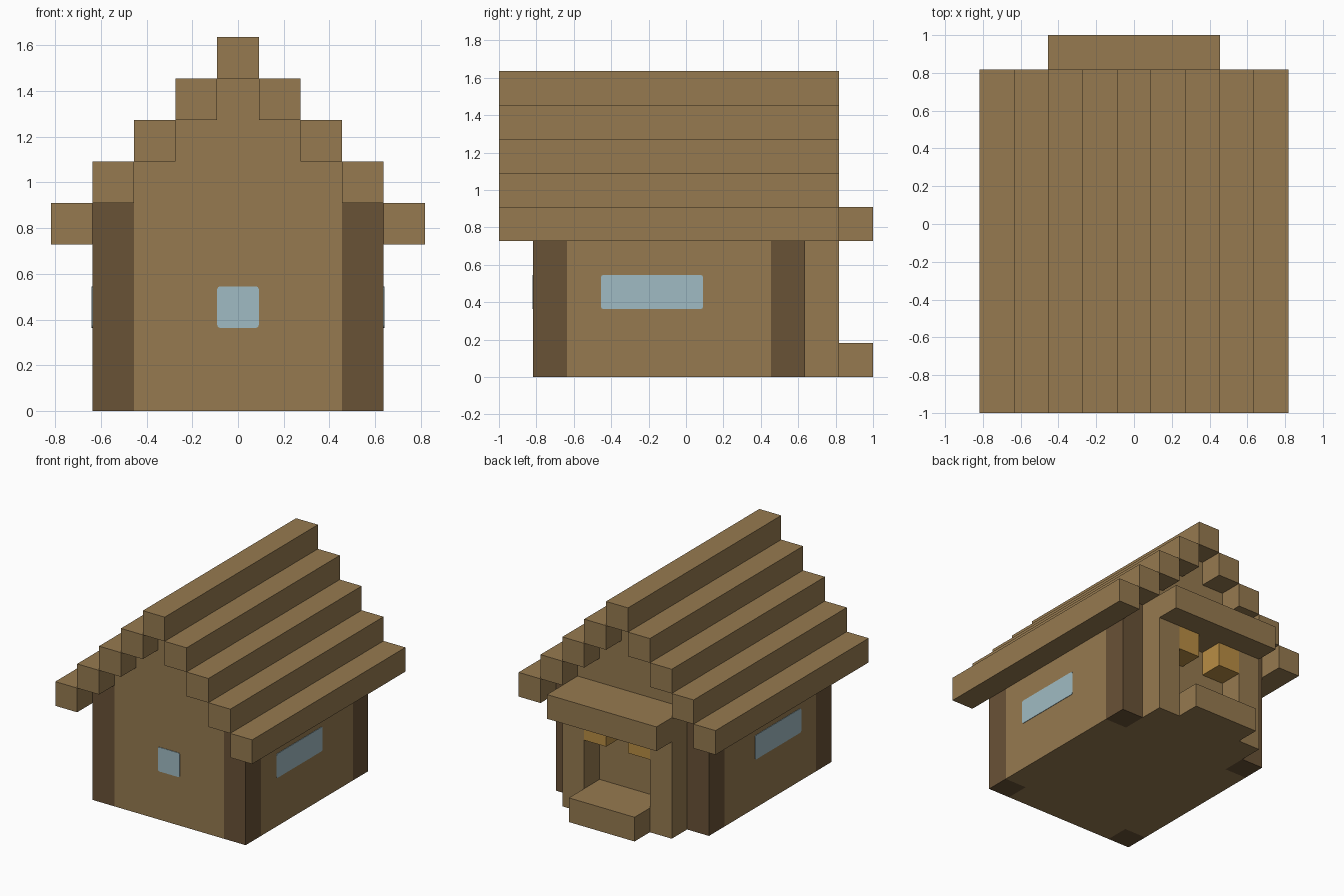
import bpy
import bmesh
from mathutils import Vector

U = 2 / 11  # side of one building block

if "Cube" in bpy.data.objects:
    bpy.data.objects.remove(bpy.data.objects["Cube"], do_unlink=True)


def material(name, rgb):
    mat = bpy.data.materials.new(name)
    mat.use_nodes = True
    mat.diffuse_color = (*rgb, 1)
    mat.node_tree.nodes["Principled BSDF"].inputs["Base Color"].default_value = (*rgb, 1)
    return mat


wood = material("plank_brown", (0.305, 0.195, 0.080))
dark = material("dark_log_brown", (0.141, 0.084, 0.037))
glass = material("pale_blue_glass", (0.352, 0.497, 0.546))
glow = material("lamp_gold", (0.485, 0.270, 0.058))


def finish(name, bm, mat):
    bmesh.ops.recalc_face_normals(bm, faces=bm.faces[:])
    mesh = bpy.data.meshes.new(name)
    bm.to_mesh(mesh)
    bm.free()
    mesh.materials.append(mat)
    obj = bpy.data.objects.new(name, mesh)
    bpy.context.collection.objects.link(obj)
    return obj


def box(name, mat, xs, ys, zs, round_axis=None):
    """Box from block-unit ranges; x is centred, y counts from the front edge."""
    lo = Vector((xs[0] * U, ys[0] * U - 1, zs[0] * U))
    hi = Vector((xs[1] * U, ys[1] * U - 1, zs[1] * U))
    bm = bmesh.new()
    bmesh.ops.create_cube(bm, size=1)
    for v in bm.verts:
        v.co = (lo + hi) / 2 + v.co * (hi - lo)
    if round_axis is not None:
        edges = [e for e in bm.edges
                 if all(abs((e.verts[0].co - e.verts[1].co)[a]) < 1e-6
                        for a in range(3) if a != round_axis)]
        bmesh.ops.bevel(bm, geom=edges, offset=0.012, segments=2,
                        profile=0.5, affect='EDGES')
    return finish(name, bm, mat)


def sides(name, mat, x0, x1, ys, zs, **kw):
    """The same box on the left and the right."""
    box("left_" + name, mat, (x0, x1), ys, zs, **kw)
    box("right_" + name, mat, (-x1, -x0), ys, zs, **kw)


# House core: stepped gable outline extruded from front to back
half = [(2.5, 0), (2.5, 6), (1.5, 6), (1.5, 7), (0.5, 7), (0.5, 8)]
outline = half + [(-x, z) for x, z in reversed(half)]
bm = bmesh.new()
face = bm.faces.new([bm.verts.new((x * U, U - 1, z * U)) for x, z in outline])
ext = bmesh.ops.extrude_face_region(bm, geom=[face])
bmesh.ops.translate(bm, vec=(0, 8 * U, 0),
                    verts=[g for g in ext["geom"] if isinstance(g, bmesh.types.BMVert)])
finish("gabled_house_body", bm, wood)

# Side walls and dark corner logs
sides("side_wall", wood, 2.5, 3.5, (2, 8), (0, 5))
sides("front_corner_log", dark, 2.5, 3.5, (1, 2), (0, 5))
sides("back_corner_log", dark, 2.5, 3.5, (8, 9), (0, 5))

# Roof beams stepping up to the ridge
for k in range(4):
    sides(f"roof_beam_{k + 1}", wood, 3.5 - k, 4.5 - k, (0, 10), (4 + k, 5 + k))
box("ridge_beam", wood, (-0.5, 0.5), (0, 10), (8, 9))

# Back porch: canopy, posts, doorstep and hanging lamps
box("porch_canopy", wood, (-2.5, 2.5), (9, 11), (4, 5))
box("doorstep", wood, (-1.5, 1.5), (9, 11), (0, 1))
sides("porch_post", wood, 1.5, 2.5, (9, 10), (0, 4))
sides("porch_lamp", glow, 0.5, 1.5, (9, 10), (3, 4))

# Windows as thin plates on the walls
t = 0.02
box("front_window", glass, (-0.5, 0.5), (1 - t, 1), (2, 3), round_axis=1)
sides("side_window", glass, 3.5, 3.5 + t, (3, 6), (2, 3), round_axis=0)
